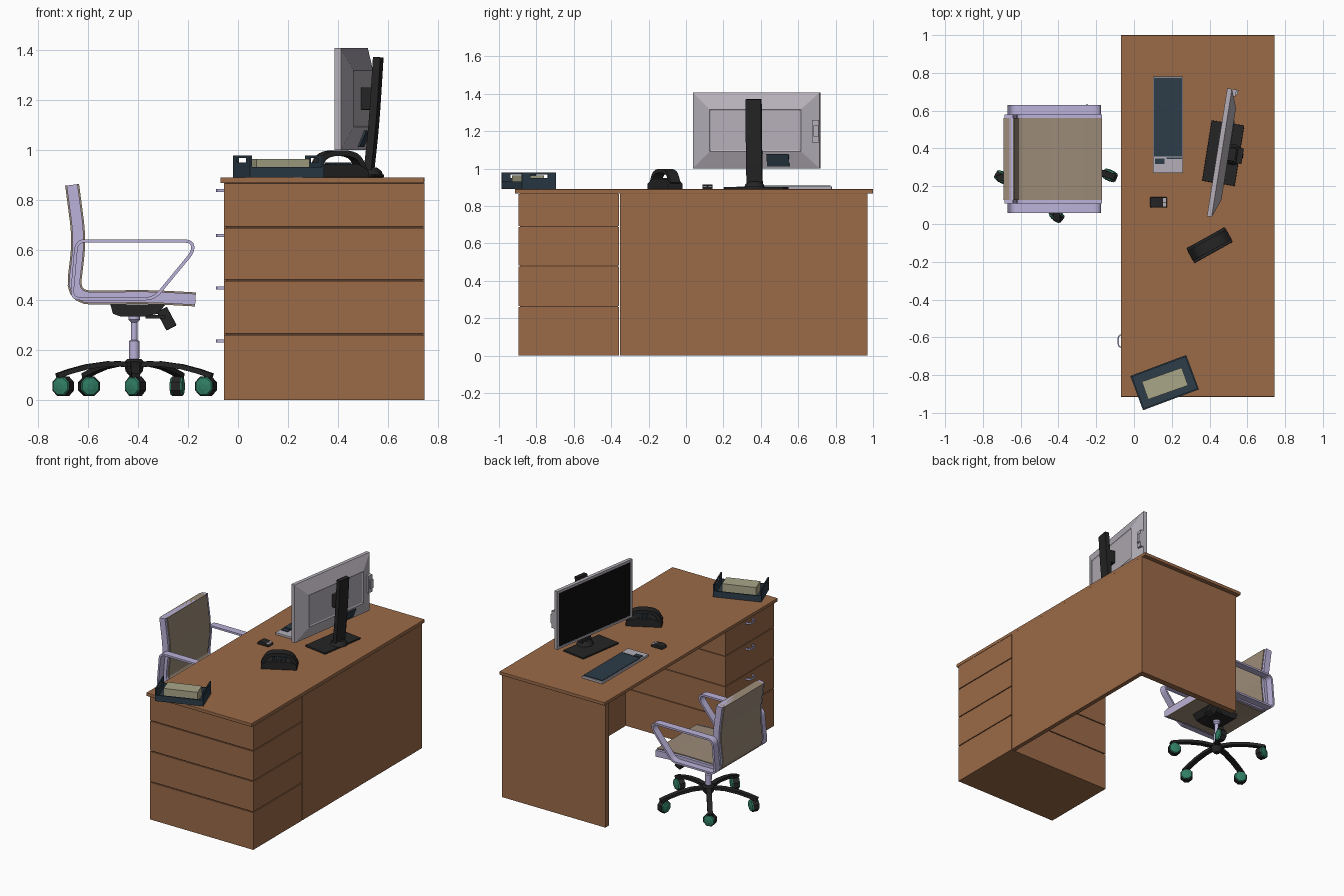
import bpy, bmesh, math
from mathutils import Matrix, Vector

if "Cube" in bpy.data.objects:
    bpy.data.objects.remove(bpy.data.objects["Cube"])


def material(name, rgb):
    m = bpy.data.materials.new(name)
    m.diffuse_color = (*rgb, 1)
    m.use_nodes = True
    m.node_tree.nodes["Principled BSDF"].inputs["Base Color"].default_value = m.diffuse_color
    return m


WOOD = material("wood", (0.33, 0.145, 0.065))
DARKWOOD = material("groove", (0.09, 0.045, 0.025))
TAN = material("cushion", (0.33, 0.26, 0.19))
METAL = material("metal", (0.50, 0.45, 0.70))
GREEN = material("wheel_green", (0.03, 0.21, 0.13))
BLACK = material("black", (0.018, 0.018, 0.018))
GLASS = material("screen_black", (0.004, 0.004, 0.004))
GREY = material("light_grey", (0.46, 0.43, 0.48))
SLATE = material("slate", (0.026, 0.045, 0.065))
PAPER = material("paper", (0.40, 0.38, 0.25))
I = Matrix.Identity(4)


def place(x, y, z=0, deg=0, axis='Z'):
    return Matrix.Translation((x, y, z)) @ Matrix.Rotation(math.radians(deg), 4, axis)


def finish(name, bm, mat, M=I, bevel=0, smooth=False):
    bmesh.ops.recalc_face_normals(bm, faces=bm.faces)
    me = bpy.data.meshes.new(name)
    bm.to_mesh(me)
    bm.free()
    me.materials.append(mat)
    ob = bpy.data.objects.new(name, me)
    bpy.context.collection.objects.link(ob)
    ob.matrix_world = M
    if bevel:
        mod = ob.modifiers.new("bevel", 'BEVEL')
        mod.width, mod.segments = bevel, 2
    if smooth:
        bpy.context.view_layer.objects.active = ob
        ob.select_set(True)
        bpy.ops.object.shade_smooth_by_angle(angle=math.radians(35))
        ob.select_set(False)
    return ob


def boxes(name, dims, mat, M=I, bevel=0):
    """One object of boxes, each (x0, x1, y0, y1, z0, z1)."""
    bm = bmesh.new()
    for x0, x1, y0, y1, z0, z1 in dims:
        T = Matrix.Translation(((x0 + x1) / 2, (y0 + y1) / 2, (z0 + z1) / 2))
        bmesh.ops.create_cube(bm, size=1, matrix=T @ Matrix.Diagonal((x1 - x0, y1 - y0, z1 - z0, 1)))
    return finish(name, bm, mat, M, bevel)


def prism(name, pts, y0, y1, mat, M=I, bevel=0):
    """Profile in x-z pushed along y."""
    bm = bmesh.new()
    f = bm.faces.new([bm.verts.new((x, y0, z)) for x, z in pts])
    r = bmesh.ops.extrude_face_region(bm, geom=[f])
    for v in r['geom']:
        if isinstance(v, bmesh.types.BMVert):
            v.co.y = y1
    return finish(name, bm, mat, M, bevel)


def loft(name, rings, mat, M=I, smooth=False, closed=False):
    bm = bmesh.new()
    R = [[bm.verts.new(p) for p in ring] for ring in rings]
    n = len(R[0])
    for a, b in zip(R, R[1:] + ([R[0]] if closed else [])):
        for i in range(n):
            bm.faces.new((a[i], a[(i + 1) % n], b[(i + 1) % n], b[i]))
    if not closed:
        bm.faces.new(R[0])
        bm.faces.new(R[-1])
    return finish(name, bm, mat, M, 0, smooth)


def lathe(name, prof, mat, M=I, n=16, smooth=True):
    ang = [2 * math.pi * (i + 0.5) / n for i in range(n)]
    return loft(name, [[(r * math.cos(a), r * math.sin(a), z) for a in ang] for r, z in prof], mat, M, smooth)


def fillet(pts, r, closed=False, n=5):
    """Round the corners of a 2D path."""
    P, out = [Vector(p) for p in pts], []
    for i, p in enumerate(P):
        if not closed and i in (0, len(P) - 1):
            out.append(p)
            continue
        q, s = P[i - 1] - p, P[(i + 1) % len(P)] - p
        a = p + q.normalized() * min(r, q.length * 0.45)
        b = p + s.normalized() * min(r, s.length * 0.45)
        for k in range(n + 1):
            t = k / n
            out.append(a * (1 - t) ** 2 + p * 2 * t * (1 - t) + b * t * t)
    return out


def ribbon(name, path, thick, y0, y1, mat, M=I, closed=False):
    """Flat strip of rectangular section following an x-z path."""
    P, rings = [Vector(p) for p in path], []
    for i, p in enumerate(P):
        prev = P[i - 1] if closed or i else p
        nxt = P[(i + 1) % len(P)] if closed or i < len(P) - 1 else p
        d = (nxt - prev).normalized() * thick / 2
        a, b = p + Vector((-d.y, d.x)), p - Vector((-d.y, d.x))
        rings.append([(a.x, y0, a.y), (a.x, y1, a.y), (b.x, y1, b.y), (b.x, y0, b.y)])
    return loft(name, rings, mat, M, True, closed)


# Desk: top, end and back panels, drawer pedestal with grooves and handles
boxes("desk_top", [(-0.07, 0.745, -0.915, 1.0, 0.867, 0.89)], WOOD, bevel=0.003)
boxes("end_panel", [(-0.055, 0.745, 0.928, 0.97, 0, 0.867)], WOOD)
boxes("back_panel", [(0.715, 0.745, -0.352, 0.928, 0, 0.867)], WOOD)
boxes("pedestal_core", [(-0.047, 0.737, -0.887, -0.364, 0.005, 0.867)], DARKWOOD)
levels = [0, 0.266, 0.482, 0.694, 0.871]
for i, (a, b) in enumerate(zip(levels, levels[1:])):
    boxes(f"drawer_{i + 1}", [(-0.055, 0.745, -0.895, -0.357, a, b - 0.006)], WOOD)
for i, z in enumerate((0.235, 0.447, 0.658, 0.838)):
    arc = fillet([(-0.053, -0.035), (-0.084, -0.03), (-0.084, 0.03), (-0.053, 0.035)], 0.025)
    ribbon(f"drawer_handle_{i + 1}", arc, 0.007, -0.006, 0.006, METAL, place(0, -0.62, z, 90, 'X'))

# Chair: bent seat shell, cushion and arm loops
CX, CY = -0.415, 0.345
shell = fillet([(-0.663, 0.86), (-0.634, 0.64), (-0.662, 0.408), (-0.35, 0.412), (-0.17, 0.402)], 0.08)
ribbon("seat_cushion", shell, 0.056, 0.127, 0.562, TAN)
ribbon("seat_frame", [p * 1.0 for p in shell], 0.044, 0.108, 0.581, METAL)
loop = fillet([(-0.645, 0.636), (-0.185, 0.636), (-0.178, 0.595), (-0.335, 0.405),
               (-0.665, 0.405)], 0.035, closed=True)
for side, y in (("right", 0.058), ("left", 0.58)):
    ribbon(f"arm_{side}", loop, 0.013, y, y + 0.051, METAL, closed=True)

# Chair mechanism, lever and column
prism("seat_mechanism", [(-0.51, 0.382), (-0.29, 0.382), (-0.32, 0.345), (-0.37, 0.334),
                         (-0.47, 0.334), (-0.50, 0.345)], 0.25, 0.44, BLACK)
boxes("lever_paddle", [(-0.023, 0.023, -0.03, 0.03, -0.042, 0.042)], BLACK, place(-0.285, 0.45, 0.325, -28, 'Y'), 0.004)
boxes("lever_rod", [(-0.37, -0.29, 0.41, 0.45, 0.325, 0.34)], BLACK)
lathe("column", [(0.02, 0.13), (0.022, 0.235), (0.013, 0.24), (0.013, 0.31), (0.024, 0.322),
                 (0.024, 0.34)], METAL, place(CX, CY))
lathe("base_hub", [(0.018, 0.095), (0.035, 0.115), (0.042, 0.15), (0.03, 0.163)], BLACK, place(CX, CY))

# Five arched legs with casters
swivel = (-25, 80, 15, -30, -40)
for k, leg in enumerate((-17, 55, 127, 199, 271)):
    L = place(CX, CY, 0, leg)
    ribbon(f"base_leg_{k + 1}", [(0.02, 0.142), (0.11, 0.145), (0.2, 0.133), (0.27, 0.115), (0.325, 0.097)],
           0.02, -0.017, 0.017, BLACK, L)
    hub = L @ Vector((0.3, 0, 0.055))
    W = place(*hub, swivel[k]) @ Matrix.Rotation(math.pi / 2, 4, 'X')
    lathe(f"caster_tread_{k + 1}", [(0.043, -0.018), (0.043, 0.018)], BLACK, W, 8, False)
    for s in (-1, 1):
        lathe(f"caster_disc_{k + 1}_{s}", [(0.041, s * 0.017), (0.036, s * 0.025), (0.012, s * 0.03)], GREEN, W, 8, False)
    lathe(f"caster_pin_{k + 1}", [(0.009, 0.09), (0.009, 0.11)], BLACK, place(hub.x, hub.y), 8)

# Monitor: bezel, screen, tapered back, ports and stand (local x points backwards)
S = place(0.44, 0.38, 0, -9)
h, z0, z1, b = 0.343, 1.0, 1.407, 0.016
boxes("monitor_bezel", [(0, 0.025, -h, h, z0, z0 + b), (0, 0.025, -h, h, z1 - b, z1),
                        (0, 0.025, -h, -h + b, z0 + b, z1 - b), (0, 0.025, h - b, h, z0 + b, z1 - b)], GREY, S)
boxes("monitor_screen", [(0.004, 0.024, -h + b, h - b, z0 + b, z1 - b)], GLASS, S)


def rect(x, w, lo, hi):
    return [(x, -w, lo), (x, w, lo), (x, w, hi), (x, -w, hi)]


loft("monitor_back", [rect(0.025, h, z0, z1), rect(0.03, h - 0.012, z0 + 0.012, z1 - 0.012),
                      rect(0.062, 0.247, 1.092, 1.317), rect(0.058, 0.24, 1.1, 1.31)], GREY, S)
prism("port_panel", [(0.028, 1.012), (0.037, 1.012), (0.066, 1.078), (0.055, 1.078)], 0.06, 0.18, SLATE, S)
boxes("side_clip", [(0.02, 0.05, 0.305, 0.343, 1.14, 1.26), (0.02, 0.06, 0.315, 0.343, 1.17, 1.23)], GREY, S)
boxes("stand_base", [(-0.055, 0.12, -0.162, 0.162, 0.89, 0.902)], BLACK, S, 0.003)
lathe("stand_collar", [(0.055, 0.90), (0.05, 0.915), (0.03, 0.93)], BLACK, S @ place(0.085, 0))
ribbon("stand_neck", fillet([(0.082, 0.895), (0.105, 1.1), (0.122, 1.37)], 0.15), 0.03, -0.042, 0.042, BLACK, S)
boxes("monitor_mount", [(0.055, 0.105, -0.035, 0.035, 1.16, 1.25)], BLACK, S, 0.004)

# Keyboard and mouse
boxes("keyboard", [(0.10, 0.26, 0.27, 0.78, 0.888, 0.905)], GREY, bevel=0.003)
boxes("keyboard_keys", [(0.107, 0.253, 0.357, 0.772, 0.9, 0.91), (0.112, 0.162, 0.317, 0.348, 0.9, 0.91),
                        (0.172, 0.253, 0.345, 0.351, 0.9, 0.908)], SLATE)
prism("mouse", [(0.083, 0.888), (0.175, 0.888), (0.175, 0.9), (0.15, 0.911), (0.115, 0.915), (0.092, 0.908)],
      0.087, 0.143, BLACK, bevel=0.005)
boxes("mouse_buttons", [(0.15, 0.172, 0.092, 0.113, 0.9, 0.909), (0.15, 0.172, 0.117, 0.138, 0.9, 0.909)], GREY)

# Telephone: domed base, arched handset and keys
T = place(0.40, -0.112, 0.889, 29)
prism("phone_base", [(-0.115, 0), (0.115, 0), (0.115, 0.03), (0.07, 0.055), (-0.07, 0.055), (-0.115, 0.03)],
      -0.045, 0.045, BLACK, T, 0.004)
ribbon("phone_handset", fillet([(-0.108, 0.03), (-0.07, 0.098), (0.07, 0.098), (0.108, 0.03)], 0.07),
       0.022, -0.03, 0.03, BLACK, T)
boxes("phone_keys", [(x, x + 0.014, y, y + 0.016, 0.05, 0.06) for x in (-0.045, -0.02, 0.005, 0.03)
                     for y in (-0.03, -0.008, 0.014)], SLATE, T)

# Paper tray: low long walls, tall slotted ends, stack of paper
D = place(0.162, -0.84, 0.89, 20.5)
parts = [(-0.158, 0.158, -0.097, 0.097, 0, 0.008)]
for s in (-1, 1):
    xa, xb = sorted((s * 0.158, s * 0.15))
    ya, yb = sorted((s * 0.097, s * 0.089))
    parts += [(-0.15, 0.15, ya, yb, 0.008, 0.042), (xa, xb, -0.097, 0.097, 0.008, 0.06),
              (xa, xb, -0.097, -0.05, 0.06, 0.078), (xa, xb, 0.05, 0.097, 0.06, 0.078),
              (xa, xb, -0.097, 0.097, 0.078, 0.088)]
boxes("paper_tray", parts, SLATE, D)
boxes("paper_stack", [(-0.112, 0.112, -0.05, 0.05, 0.008, 0.074)], PAPER, D @ place(0, -0.005, 0, -1))
